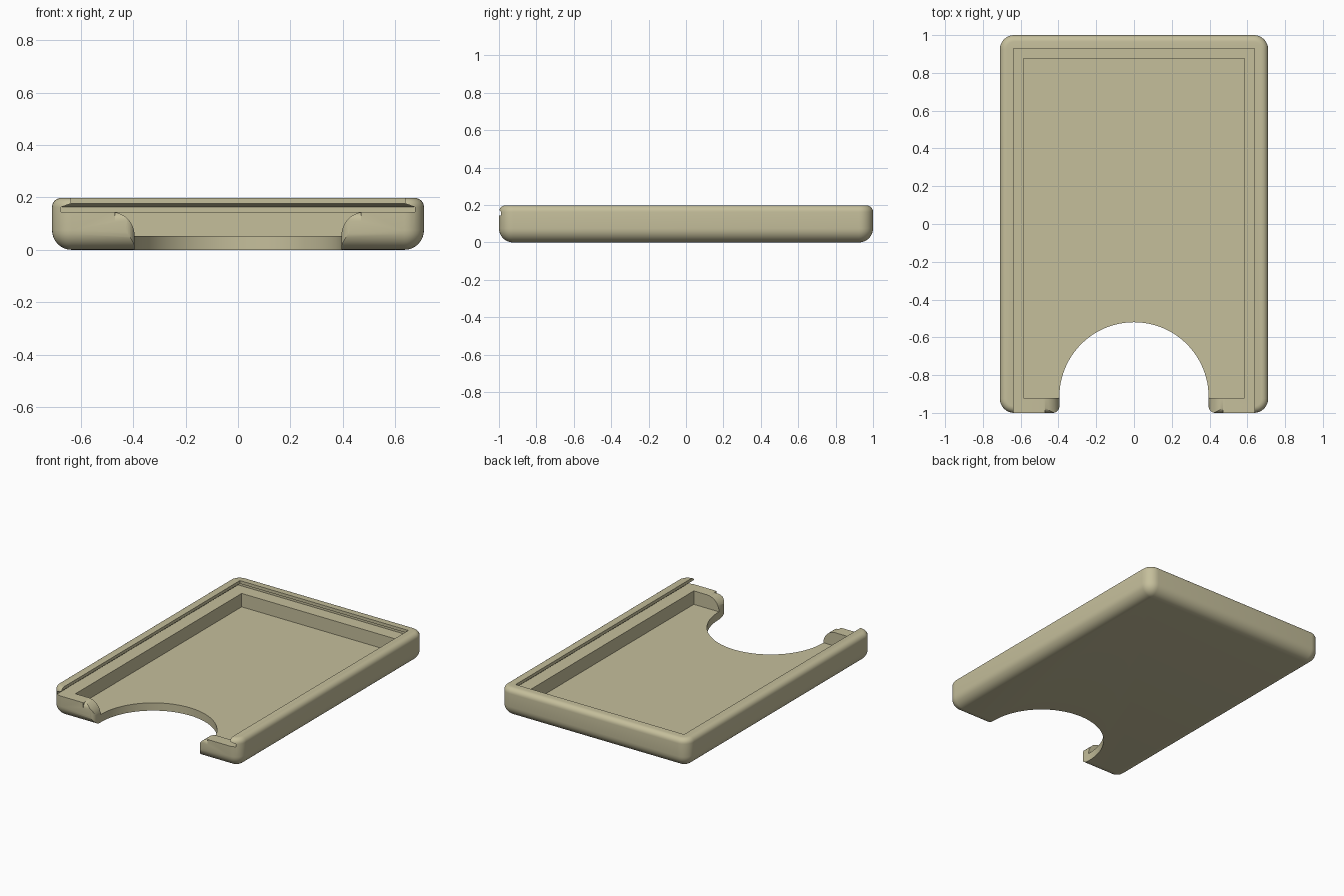
import bpy, bmesh, math

if "Cube" in bpy.data.objects:
    bpy.data.objects.remove(bpy.data.objects["Cube"])

mat = bpy.data.materials.new("khaki plastic")
mat.diffuse_color = (0.56, 0.52, 0.33, 1)
mat.use_nodes = True
mat.node_tree.nodes["Principled BSDF"].inputs["Base Color"].default_value = mat.diffuse_color


def loft(name, rings):
    """Closed solid through rings with equal point counts."""
    bm = bmesh.new()
    loops = [[bm.verts.new(p) for p in r] for r in rings]
    n = len(loops[0])
    for a, b in zip(loops, loops[1:]):
        for i in range(n):
            j = (i + 1) % n
            bm.faces.new((a[i], a[j], b[j], b[i]))
    bm.faces.new(loops[0][::-1])
    bm.faces.new(loops[-1])
    bmesh.ops.recalc_face_normals(bm, faces=bm.faces)
    me = bpy.data.meshes.new(name)
    bm.to_mesh(me)
    bm.free()
    ob = bpy.data.objects.new(name, me)
    me.materials.append(mat)
    bpy.context.collection.objects.link(ob)
    return ob


def arc(cx, cy, r, a0, a1, n):
    return [(cx + r * math.cos(math.radians(a0 + (a1 - a0) * i / n)),
             cy + r * math.sin(math.radians(a0 + (a1 - a0) * i / n)))
            for i in range(n + 1)]


def rounded_ring(inset, z):
    r = max(0.075 - inset, 0.0005)
    x, y = 0.71 - inset - r, 1 - inset - r
    pts = []
    for k, (sx, sy) in enumerate([(1, 1), (-1, 1), (-1, -1), (1, -1)]):
        pts += arc(sx * x, sy * y, r, 90 * k, 90 * k + 90, 8)
    return [(px, py, z) for px, py in pts]


def rect_ring(x, y0, y1, z):
    return [(-x, y0, z), (x, y0, z), (x, y1, z), (-x, y1, z)]


# tray body: large bottom rounding, small top rounding
rings = []
for i in range(9):
    a = math.radians(90 * i / 8)
    rings.append(rounded_ring(0.075 * (1 - math.sin(a)), 0.075 * (1 - math.cos(a))))
for i in range(7):
    a = math.radians(90 * i / 6)
    rings.append(rounded_ring(0.035 * (1 - math.cos(a)), 0.163 + 0.035 * math.sin(a)))
tray = loft("tray", rings)

cutters = []
# undercut lid groove, open at the front
cutters.append(loft("groove_cutter", [
    rect_ring(0.675, -1.2, 0.965, 0.145), rect_ring(0.675, -1.2, 0.965, 0.163),
    rect_ring(0.637, -1.2, 0.93, 0.177), rect_ring(0.637, -1.2, 0.93, 0.3)]))
# inner pocket
cutters.append(loft("pocket_cutter", [
    rect_ring(0.585, -0.92, 0.875, 0.053), rect_ring(0.585, -0.92, 0.875, 0.18)]))
# thumb notch through floor and front wall
notch = arc(0, -0.915, 0.395, 0, 180, 48) + [(-0.395, -1.2), (0.395, -1.2)]
cutters.append(loft("notch_cutter", [[(x, y, z) for x, y in notch] for z in (-0.1, 0.3)]))

for s in (1, -1):
    # rounded inner top shoulder of each front lug
    p = arc(0.485, 0.055, 0.09, 180, 90, 10) + [(0.485, 0.16), (0.36, 0.16), (0.36, 0.055)]
    cutters.append(loft("shoulder_cutter", [[(s * x, y, z) for x, z in p] for y in (-1.2, -0.9)]))
    # rounded inner vertical edge
    p = arc(0.43, -0.965, 0.035, 180, 270, 6) + [(0.43, -1.1), (0.36, -1.1), (0.36, -0.965)]
    cutters.append(loft("edge_cutter", [[(s * x, y, z) for x, y in p] for z in (-0.1, 0.16)]))
    # rounded front top edge
    p = arc(-0.965, 0.11, 0.035, 180, 90, 6) + [(-0.965, 0.16), (-1.1, 0.16), (-1.1, 0.11)]
    cutters.append(loft("front_edge_cutter", [[(s * x, y, z) for y, z in p] for x in (0.36, 0.47)]))

bpy.context.view_layer.objects.active = tray
tray.select_set(True)
for c in cutters:
    m = tray.modifiers.new(c.name, 'BOOLEAN')
    m.operation, m.solver, m.object = 'DIFFERENCE', 'EXACT', c
    bpy.ops.object.modifier_apply(modifier=m.name)
for c in cutters:
    bpy.data.objects.remove(c)

bpy.ops.object.select_all(action='DESELECT')
tray.select_set(True)
bpy.ops.object.shade_smooth_by_angle(angle=math.radians(30))
